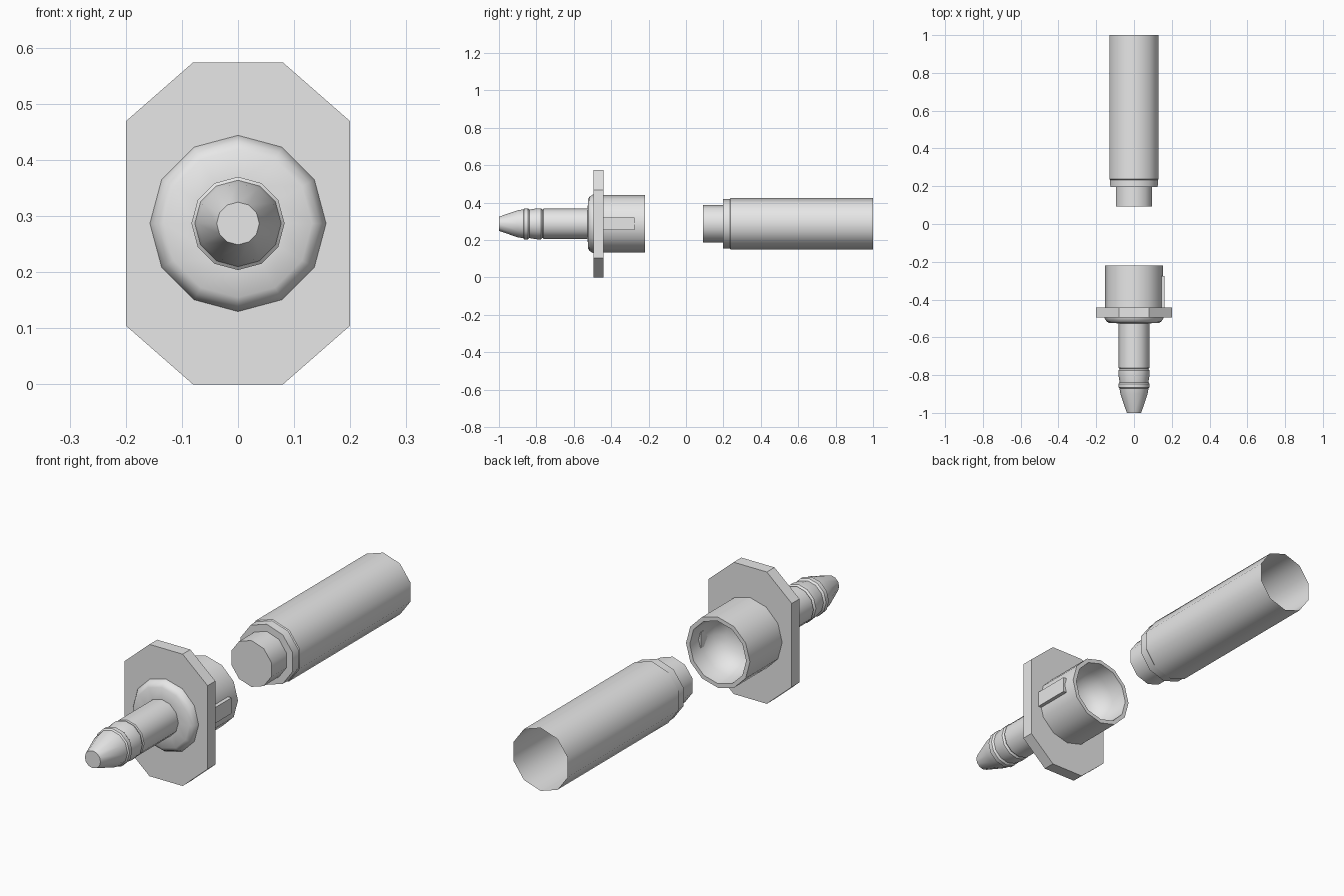
import bpy, bmesh, math

AXIS_Z = 0.287
parts = []

cube = bpy.data.objects.get("Cube")
if cube:
    bpy.data.objects.remove(cube, do_unlink=True)

grey = bpy.data.materials.new("plain_grey")
grey.use_nodes = True
colour = (0.8, 0.8, 0.8, 1)
grey.diffuse_color = colour
grey.node_tree.nodes["Principled BSDF"].inputs["Base Color"].default_value = colour


def finish(name, bm):
    mesh = bpy.data.meshes.new(name)
    bm.to_mesh(mesh)
    bm.free()
    mesh.materials.append(grey)
    obj = bpy.data.objects.new(name, mesh)
    bpy.context.collection.objects.link(obj)
    parts.append(obj)
    return obj


def lathe(name, profile, sides, cap_start=False, cap_end=False):
    """Turn (radius, y) points about the long axis."""
    bm = bmesh.new()
    rings = []
    for r, y in profile:
        ring = []
        for i in range(sides):
            a = 2 * math.pi * i / sides
            ring.append(bm.verts.new((r * math.sin(a), y, AXIS_Z + r * math.cos(a))))
        rings.append(ring)
    for a, b in zip(rings, rings[1:]):
        for i in range(sides):
            j = (i + 1) % sides
            bm.faces.new((a[i], a[j], b[j], b[i]))
    if cap_start:
        bm.faces.new(rings[0][::-1])
    if cap_end:
        bm.faces.new(rings[-1])
    bmesh.ops.recalc_face_normals(bm, faces=bm.faces)
    return finish(name, bm)


def prism(name, outline, y0, y1):
    """Extrude an (x, z) outline along y."""
    bm = bmesh.new()
    face = bm.faces.new([bm.verts.new((x, y0, z)) for x, z in outline])
    out = bmesh.ops.extrude_face_region(bm, geom=[face])
    verts = [v for v in out["geom"] if isinstance(v, bmesh.types.BMVert)]
    bmesh.ops.translate(bm, verts=verts, vec=(0, y1 - y0, 0))
    bmesh.ops.recalc_face_normals(bm, faces=bm.faces)
    return finish(name, bm)


# Barbed stem with two rounded rings and a tapered tip
stem = [(0.038, -1.0), (0.072, -0.9), (0.077, -0.87)]
for y in (-0.87, -0.80):
    stem += [(0.083, y + 0.005), (0.083, y + 0.024), (0.076, y + 0.032)]
stem += [(0.076, -0.765), (0.081, -0.762), (0.081, -0.49)]
lathe("barbed_stem", stem, 12, cap_start=True, cap_end=True)

# Rounded collar in front of the flange
lathe("front_collar", [(0.078, -0.526), (0.132, -0.524), (0.146, -0.515),
                       (0.157, -0.496), (0.157, -0.47)], 12, True, True)

# Flange plate with clipped corners
right = [(0.08, 0), (0.2, 0.105), (0.2, 0.469), (0.08, 0.574)]
prism("flange_plate", right + [(-x, z) for x, z in reversed(right)], -0.495, -0.442)

# Hollow socket with a bowl-shaped floor
lathe("socket", [(0.154, -0.46), (0.154, -0.22), (0.136, -0.22), (0.131, -0.29),
                 (0.11, -0.345), (0.07, -0.375), (0.02, -0.385)], 12, True, True)

# Key rib on the side of the socket
prism("socket_key", [(0.12, 0.253), (0.161, 0.253), (0.161, 0.322), (0.12, 0.322)],
      -0.45, -0.275)

# Separate sleeve: closed nose, shoulder and open thin-walled tube
lathe("sleeve", [(0.101, 0.092), (0.101, 0.197), (0.132, 0.197), (0.133, 0.234),
                 (0.137, 0.238), (0.137, 1.0)], 10, cap_start=True)

# Smooth the turned surfaces while keeping real edges sharp
bpy.ops.object.select_all(action="DESELECT")
for obj in parts:
    obj.select_set(True)
bpy.context.view_layer.objects.active = parts[0]
bpy.ops.object.shade_smooth_by_angle(angle=math.radians(40))
